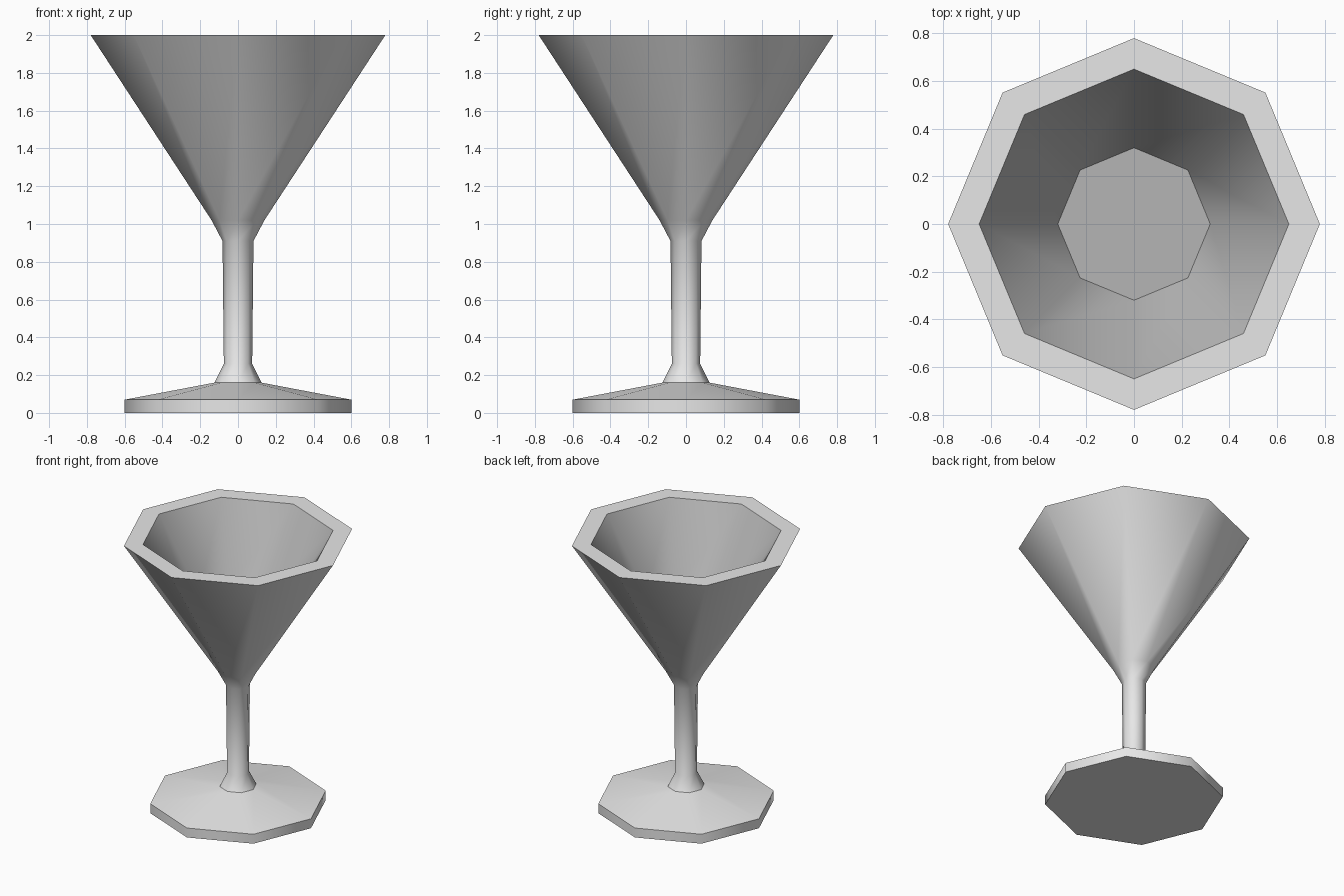
import bpy, bmesh, math

if "Cube" in bpy.data.objects:
    bpy.data.objects.remove(bpy.data.objects["Cube"])

SIDES = 8


def material(name, value):
    m = bpy.data.materials.new(name)
    m.diffuse_color = (value, value, value, 1)
    m.use_nodes = True
    m.node_tree.nodes["Principled BSDF"].inputs["Base Color"].default_value = m.diffuse_color
    return m


light_grey = material("light grey", 0.8)
mid_grey = material("mid grey", 0.46)

# Goblet profile (radius, z): foot, stem, bowl outside, rim, bowl inside
profile = [(0.6, 0), (0.6, 0.07), (0.125, 0.16), (0.075, 0.26), (0.082, 0.91),
           (0.14, 1.02), (0.78, 2.0), (0.65, 2.0), (0.32, 1.49)]
INSIDE_START = 7  # profile index where the bowl's inside begins

bm = bmesh.new()
rings = []
for r, z in profile:
    rings.append([bm.verts.new((r * math.cos(math.tau * i / SIDES),
                                r * math.sin(math.tau * i / SIDES), z))
                  for i in range(SIDES)])

# Walls between neighbouring rings
for k in range(len(rings) - 1):
    a, b = rings[k], rings[k + 1]
    for i in range(SIDES):
        j = (i + 1) % SIDES
        face = bm.faces.new((a[i], a[j], b[j], b[i]))
        face.material_index = 1 if k >= INSIDE_START else 0

# Underside of the foot and floor of the bowl
bm.faces.new(rings[0][::-1])
bm.faces.new(rings[-1]).material_index = 1

mesh = bpy.data.meshes.new("goblet")
bm.to_mesh(mesh)
bm.free()
mesh.materials.append(light_grey)
mesh.materials.append(mid_grey)
goblet = bpy.data.objects.new("goblet", mesh)
bpy.context.collection.objects.link(goblet)

# Smooth around the eight sides, sharp at rim, foot and floor
bpy.context.view_layer.objects.active = goblet
goblet.select_set(True)
bpy.ops.object.shade_smooth_by_angle(angle=math.radians(50))
